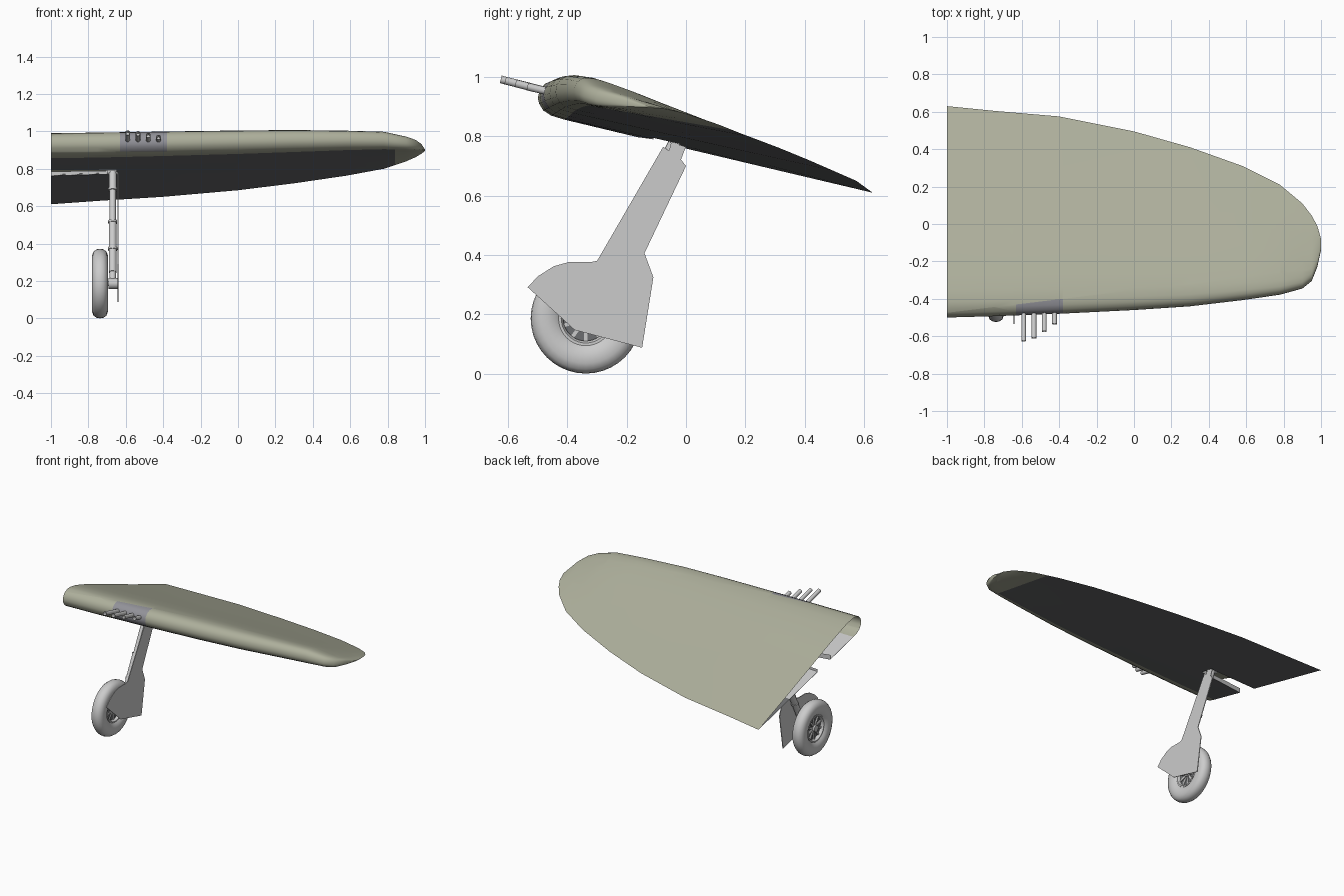
import bpy, bmesh, math
from mathutils import Vector, Matrix
from mathutils.bvhtree import BVHTree

if "Cube" in bpy.data.objects:
    bpy.data.objects.remove(bpy.data.objects["Cube"])


def mat(name, c):
    m = bpy.data.materials.new(name)
    m.diffuse_color = (*c, 1)
    m.use_nodes = True
    m.node_tree.nodes["Principled BSDF"].inputs["Base Color"].default_value = m.diffuse_color
    return m


OLIVE = mat("olive_paint", (0.42, 0.43, 0.33))
DARK = mat("underside_paint", (0.15, 0.155, 0.16))
PANEL = mat("gun_panel_paint", (0.29, 0.29, 0.32))
SLOT = mat("slot_dark", (0.06, 0.06, 0.06))


def finish(bm, name, mats=(), angle=35):
    me = bpy.data.meshes.new(name)
    bm.to_mesh(me)
    bm.free()
    for m in mats:
        me.materials.append(m)
    ob = bpy.data.objects.new(name, me)
    bpy.context.collection.objects.link(ob)
    bpy.ops.object.select_all(action='DESELECT')
    ob.select_set(True)
    bpy.context.view_layer.objects.active = ob
    bpy.ops.object.shade_smooth_by_angle(angle=math.radians(angle))
    return ob


def add_cyl(bm, p0, p1, r, seg=16):
    p0, p1 = Vector(p0), Vector(p1)
    d = p1 - p0
    m = Matrix.Translation((p0 + p1) / 2) @ d.to_track_quat('Z', 'Y').to_matrix().to_4x4()
    return bmesh.ops.create_cone(bm, cap_ends=True, segments=seg, radius1=r, radius2=r,
                                 depth=d.length, matrix=m)['verts']


def add_box(bm, m, size):
    bmesh.ops.create_cube(bm, size=1, matrix=m @ Matrix.Diagonal((*size, 1)))


# Wing stations: x, leading y, trailing y, leading z, trailing z, thickness
STATIONS = [
    (-1, -.5, .63, .93, .61, 1), (-.75, -.493, .605, .932, .628, 1),
    (-.4, -.48, .575, .938, .65, .98), (0, -.46, .495, .945, .685, .94),
    (.3, -.44, .41, .95, .722, .88), (.58, -.407, .31, .952, .763, .78),
    (.78, -.378, .21, .95, .80, .7), (.9, -.345, .11, .935, .84, .52),
    (.95, -.305, .045, .925, .862, .4), (.98, -.23, -.01, .915, .88, .24),
    (1, -.14, -.08, .9, .895, .03)]
# Airfoil: chord fraction, height off the chord line
FOIL = [(0, 0), (.006, .03), (.022, .055), (.045, .073), (.075, .084), (.13, .09),
        (.2, .087), (.32, .076), (.45, .06), (.7, .031), (1, 0),
        (.7, -.016), (.45, -.029), (.3, -.037), (.08, -.048), (.04, -.047),
        (.016, -.037), (.004, -.018)]

# Wing skin
wing = bmesh.new()
rings = [[wing.verts.new((x, yl + t * (yt - yl), zl + t * (zt - zl) + h * s)) for t, h in FOIL]
         for x, yl, yt, zl, zt, s in STATIONS]
n = len(FOIL)
for a, b in zip(rings, rings[1:]):
    for k in range(n):
        j = (k + 1) % n
        f = wing.faces.new((a[k], b[k], b[j], a[j]))
        f.material_index = 1 if 10 <= k <= 13 else 0
wing.faces.new(rings[-1][::-1])
bvh = BVHTree.FromBMesh(wing)

# Cut lines for paint edges, gun panel and wheel well
for co, no in [((.84, 0, 0), (1, 0, 0)), ((-.65, 0, 0), (1, 0, 0)), ((-.63, 0, 0), (1, 0, 0)),
               ((-.38, 0, 0), (1, 0, 0)), ((-.63, -.43, 0), (-.03, .25, 0)),
               ((0, 0, .892), (0, 0, 1)), ((0, -.02, 0), (0, 1, 0)),
               ((-1, -.16, 0), (-.05, .35, 0))]:
    bmesh.ops.bisect_plane(wing, geom=wing.verts[:] + wing.edges[:] + wing.faces[:],
                           dist=1e-5, plane_co=co, plane_no=no)
well = []
for f in wing.faces:
    c = f.calc_center_median()
    if f.material_index == 1:
        if c.x > .84:
            f.material_index = 0
        elif c.x < -.65 and -.16 + (c.x + 1) / 7 < c.y < -.02:
            well.append(f)
    elif -.63 < c.x < -.38 and c.z > .892 and c.y < -.43 + (c.x + .63) * .12:
        f.material_index = 2
bmesh.ops.delete(wing, geom=well, context='FACES')

# Inner lining of the lower skin, seen through the open root
lining = wing.copy()
bmesh.ops.delete(lining, geom=[f for f in lining.faces if f.material_index != 1
                               or f.calc_center_median().x > -.4
                               or f.calc_center_median().y > .28], context='FACES')
for f in lining.faces:
    f.material_index = 0
bmesh.ops.reverse_faces(lining, faces=lining.faces[:])
bmesh.ops.translate(lining, verts=lining.verts[:], vec=(0, 0, .005))
finish(lining, "inner_lining")
finish(wing, "wing", (OLIVE, DARK, PANEL))

# Wheel well walls
bm = bmesh.new()
for pts in [((-1, -.018, .762), (-.65, -.018, .772), (-.65, -.018, .79), (-1, -.018, .785)),
            ((-.65, -.11, .79), (-1, -.16, .797), (-1, -.16, .83), (-.65, -.11, .815))]:
    bm.faces.new([bm.verts.new(p) for p in pts])
finish(bm, "wheel_well_walls")

# Slots and small access panels on the underside
bm = bmesh.new()
small = [(-.6, .83), (-.53, .818), (-.46, .802), (-.39, .79)]
wide = [(-.8, .72), (-.53, .73), (.05, .75), (.2, .77), (.42, .8), (.55, .87), (.65, .857), (.78, .885)]
for i, (x, z) in enumerate(small + wide):
    loc, nor, _, _ = bvh.ray_cast(Vector((x, -3, z)), Vector((0, 1, 0)))
    if loc is None:
        continue
    u = (Vector((1, 0, 0)) - nor * nor.x).normalized()
    m = Matrix((u, nor.cross(u), nor)).transposed().to_4x4()
    m.translation = loc
    add_box(bm, m, (.03, .065, .004) if i < 4 else (.075 if x < .5 else .05, .045, .004))
finish(bm, "underside_slots", (SLOT,))

# Gun barrels with hollow muzzles
for i, tip in enumerate((-.625, -.61, -.575, -.535)):
    bm = bmesh.new()
    x = -.59 + i * .055
    z0 = .948
    d = Vector((0, -1, .27)).normalized()
    end = Vector((x, tip, z0 + (-.46 - tip) * .27))
    add_cyl(bm, (x, -.45, z0), end, .013, 14)
    cap = max((f for f in bm.faces if len(f.verts) > 4), key=lambda f: f.normal.dot(d))
    bmesh.ops.inset_region(bm, faces=[cap], thickness=.004)
    bmesh.ops.translate(bm, verts=cap.verts[:], vec=-d * .03)
    finish(bm, f"gun_barrel_{i + 1}")

# Tyre and rim, lathed round the axle
HUB = Vector((-.738, -.338, .186))


def lathe(name, prof, closed):
    bm = bmesh.new()
    vs = [bm.verts.new(HUB + Vector((a, 0, r))) for a, r in prof]
    es = [bm.edges.new(p) for p in zip(vs, vs[1:])]
    if closed:
        es.append(bm.edges.new((vs[-1], vs[0])))
    bmesh.ops.spin(bm, geom=vs + es, cent=HUB, axis=(1, 0, 0), angle=math.tau, steps=40)
    bmesh.ops.remove_doubles(bm, verts=bm.verts[:], dist=1e-5)
    bmesh.ops.recalc_face_normals(bm, faces=bm.faces[:])
    return finish(bm, name)


half = [(.026, .09), (.038, .105), (.043, .13), (.042, .152), (.034, .172), (.018, .183)]
lathe("tyre", half + [(0, .186)] + [(-a, r) for a, r in half[::-1]], True)
lathe("wheel_rim", [(.03, .092), (.03, .083), (.02, .076), (-.02, .076), (-.03, .083), (-.03, .092)], True)
bm = bmesh.new()
add_cyl(bm, HUB - Vector((.008, 0, 0)), HUB + Vector((.012, 0, 0)), .077, 32)
finish(bm, "wheel_disc", (DARK,))

# Hub and spokes
bm = bmesh.new()
add_cyl(bm, HUB - Vector((.03, 0, 0)), HUB + Vector((.03, 0, 0)), .022, 20)
for i in range(10):
    m = Matrix.Translation(HUB) @ Matrix.Rotation(math.tau * i / 10, 4, 'X')
    add_box(bm, m @ Matrix.Translation((0, 0, .048)), (.034, .012, .06))
finish(bm, "wheel_spokes")

# Landing leg: stepped strut, collars, axle and hinge
TOP, LOW = Vector((-.67, -.035, .785)), Vector((-.67, -.335, .186))
bm = bmesh.new()
for t0, t1, r in [(0, .16, .021), (.16, .45, .017), (.45, .9, .021),
                  (.15, .17, .024), (.44, .46, .024), (.68, .7, .025), (.9, 1, .018)]:
    add_cyl(bm, TOP.lerp(LOW, t0), TOP.lerp(LOW, t1), r)
add_cyl(bm, (-.645, LOW.y, LOW.z), (-.692, LOW.y, LOW.z), .029)
add_cyl(bm, (-.65, LOW.y, LOW.z), HUB, .014)
add_cyl(bm, (-.7, TOP.y, TOP.z), (-.645, TOP.y, TOP.z), .018)
finish(bm, "landing_leg")

# Leg cover plate
outline = [(-.077, .765), (-.057, .752), (-.05, .78), (0, .765), (-.017, .722), (0, .7),
           (-.14, .406), (-.11, .325), (-.148, .087), (-.376, .147), (-.416, .184),
           (-.534, .291), (-.5, .328), (-.446, .362), (-.396, .376), (-.322, .376), (-.3, .38)]
bm = bmesh.new()
f = bm.faces.new([bm.verts.new((-.645, y, z)) for y, z in outline])
ext = bmesh.ops.extrude_face_region(bm, geom=[f])['geom']
bmesh.ops.translate(bm, verts=[v for v in ext if isinstance(v, bmesh.types.BMVert)], vec=(.005, 0, 0))
bmesh.ops.recalc_face_normals(bm, faces=bm.faces[:])
finish(bm, "leg_cover")
